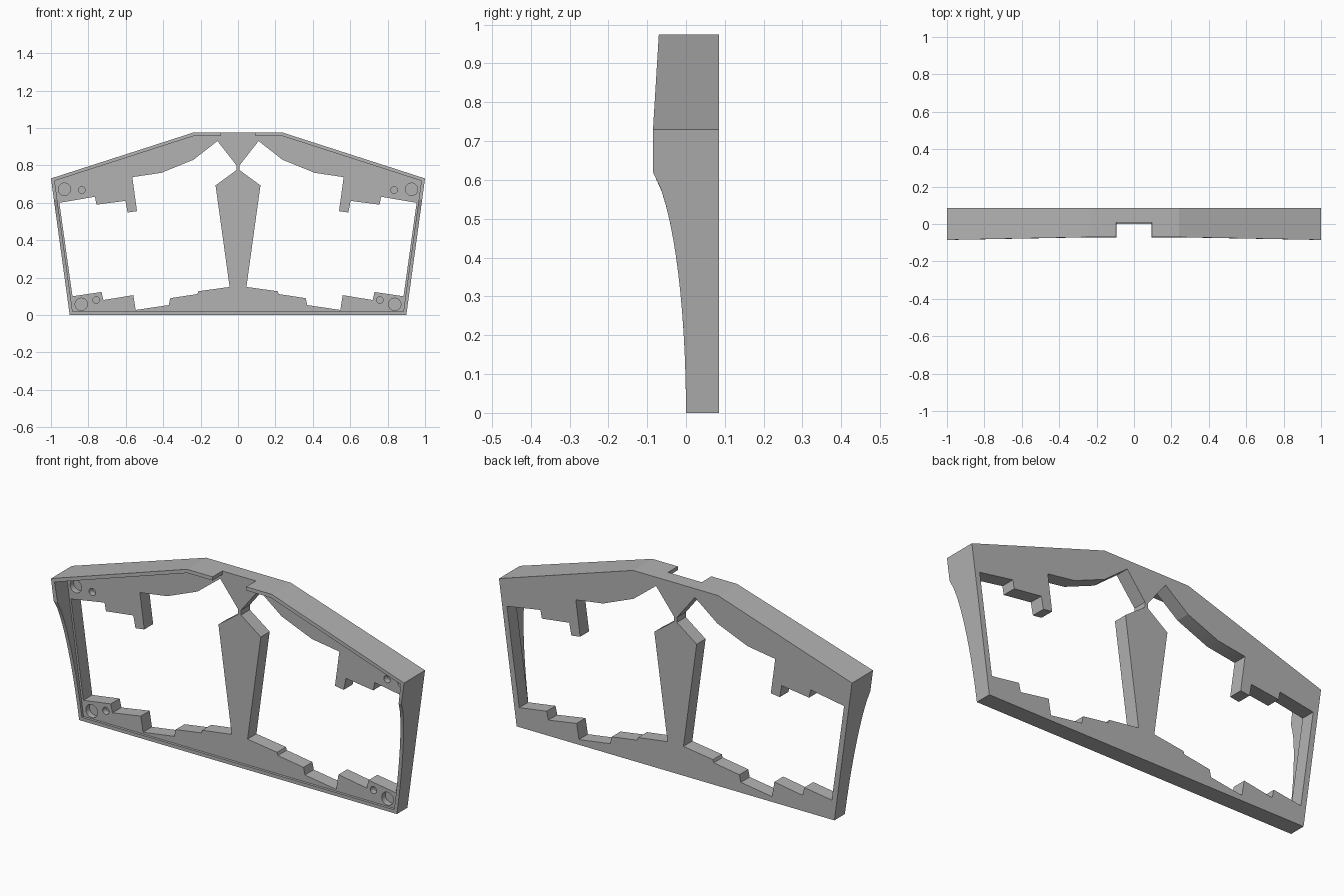
import bpy
import bmesh
from math import sin, cos, pi, sqrt, radians
from mathutils import Vector

BACK, PLATE, NOTCH = 0.085, 0.013, 0.009   # depths along y
RIM, PIT = 0.018, 0.03                     # rim thickness, hole depth
TOP, WIDEST, CURVE_TOP = 0.975, 0.73, 0.62

if "Cube" in bpy.data.objects:
    bpy.data.objects.remove(bpy.data.objects["Cube"])


def front_depth(z):
    """Side profile of the rim's front edge."""
    if z < CURVE_TOP:
        return -0.12 * (1 - sqrt(1 - (z / 0.65) ** 2))
    return -0.085 + 0.015 * max(0, z - WIDEST) / (TOP - WIDEST)


def mirrored(points):
    return [Vector((-x, z)) for x, z in reversed(points)]


# Outer hexagon and its mitred inner offset
half = [(0.9, 0), (1, WIDEST), (0.24, TOP)]
outer = [Vector(p) for p in half] + mirrored(half)
inner = []
for i, p in enumerate(outer):
    a = (p - outer[i - 1]).normalized()
    b = (outer[(i + 1) % len(outer)] - p).normalized()
    na, nb = Vector((-a.y, a.x)), Vector((-b.y, b.x))
    inner.append(p + (na + nb) * RIM / (1 + na.dot(nb)))

# Rim stations: outer point, inner point, lowered flag for the top notch
stations = []
for i, p in enumerate(outer):
    j = (i + 1) % len(outer)
    side = i in (0, 4)
    if side:
        heights = [CURVE_TOP * k / 14 for k in range(15)]
        cuts = [h / WIDEST for h in heights]
        if i == 4:
            cuts = [0] + [1 - c for c in reversed(cuts)][:-1]
    elif i == 2:
        t = 0.5 - 0.095 / 0.48
        cuts = [0, t, t, 1 - t, 1 - t]
    else:
        cuts = [0]
    for k, t in enumerate(cuts):
        stations.append((p.lerp(outer[j], t), inner[i].lerp(inner[j], t),
                         i == 2 and k in (2, 3)))

# One stepped window, mirrored for the other side
window = [(0.11, 0.93), (0.238, 0.83), (0.41, 0.76), (0.565, 0.737),
          (0.54, 0.555), (0.59, 0.548), (0.602, 0.61), (0.757, 0.59),
          (0.765, 0.632), (0.955, 0.6), (0.885, 0.1), (0.73, 0.123),
          (0.72, 0.08), (0.56, 0.106), (0.547, 0.027), (0.37, 0.053),
          (0.362, 0.09), (0.217, 0.112), (0.212, 0.127), (0.045, 0.15),
          (0.12, 0.693), (0.008, 0.775), (0.008, 0.8)]
windows = [[Vector(p) for p in window], mirrored(window)]

# Screw holes: x, z, radius
holes = [(s * x, z, r) for s in (1, -1) for x, z, r in
         ((0.928, 0.672, 0.033), (0.835, 0.668, 0.018),
          (0.838, 0.057, 0.033), (0.758, 0.08, 0.018))]

bm = bmesh.new()


def ring(points, depth):
    return [bm.verts.new((p[0], depth, p[1])) for p in points]


def bridge(a, b):
    for i in range(len(a)):
        j = (i + 1) % len(a)
        bm.faces.new((a[i], a[j], b[j], b[i]))


def fill(loops):
    """Flat face bounded by the first loop, with the others as openings."""
    edges = []
    for loop in loops:
        for i, v in enumerate(loop):
            pair = (loop[i - 1], v)
            edges.append(bm.edges.get(pair) or bm.edges.new(pair))
    bmesh.ops.triangle_fill(bm, edges=edges, use_beauty=True, use_dissolve=False)


def rim_front(index):
    return [bm.verts.new((s[index].x, NOTCH if s[2] else front_depth(s[index].y),
                          s[index].y)) for s in stations]


# Rim walls: outer side, front edge, inner side. Doubled stations make the notch
# ends, so the flat loops use each distinct position once.
def flat_loop(index, depth):
    verts = []
    for k, s in enumerate(stations):
        if k and s[2] != stations[k - 1][2]:
            verts.append(verts[-1])
        else:
            verts.append(bm.verts.new((s[index].x, depth, s[index].y)))
    return verts


def bridge_unique(a, b):
    for i in range(len(a)):
        j = (i + 1) % len(a)
        quad = list(dict.fromkeys((a[i], a[j], b[j], b[i])))
        if len(quad) > 2:
            bm.faces.new(quad)


outer_back, inner_plate = flat_loop(0, BACK), flat_loop(1, PLATE)
outer_front, inner_front = rim_front(0), rim_front(1)
bridge_unique(outer_back, outer_front)
bridge(outer_front, inner_front)
bridge_unique(inner_front, inner_plate)

# Window walls
window_front = [ring(w, PLATE) for w in windows]
window_back = [ring(w, BACK) for w in windows]
for f, b in zip(window_front, window_back):
    bridge(f, b)

# Blind screw holes
hole_front = []
for x, z, r in holes:
    circle = [(x + r * cos(k * pi / 16), z + r * sin(k * pi / 16)) for k in range(32)]
    mouth, floor = ring(circle, PLATE), ring(circle, PLATE + PIT)
    bridge(mouth, floor)
    bm.faces.new(floor)
    hole_front.append(mouth)

# Plate faces
fill([list(dict.fromkeys(inner_plate))] + window_front + hole_front)
fill([list(dict.fromkeys(outer_back))] + window_back)
bmesh.ops.recalc_face_normals(bm, faces=bm.faces)

mesh = bpy.data.meshes.new("window_frame")
bm.to_mesh(mesh)
bm.free()
frame = bpy.data.objects.new("window_frame", mesh)
bpy.context.collection.objects.link(frame)

# Plain grey
grey = bpy.data.materials.new("plain_grey")
grey.use_nodes = True
colour = (0.45, 0.45, 0.45, 1)
grey.diffuse_color = colour
grey.node_tree.nodes["Principled BSDF"].inputs["Base Color"].default_value = colour
mesh.materials.append(grey)

bpy.ops.object.select_all(action="DESELECT")
frame.select_set(True)
bpy.context.view_layer.objects.active = frame
bpy.ops.object.shade_smooth_by_angle(angle=radians(15))
